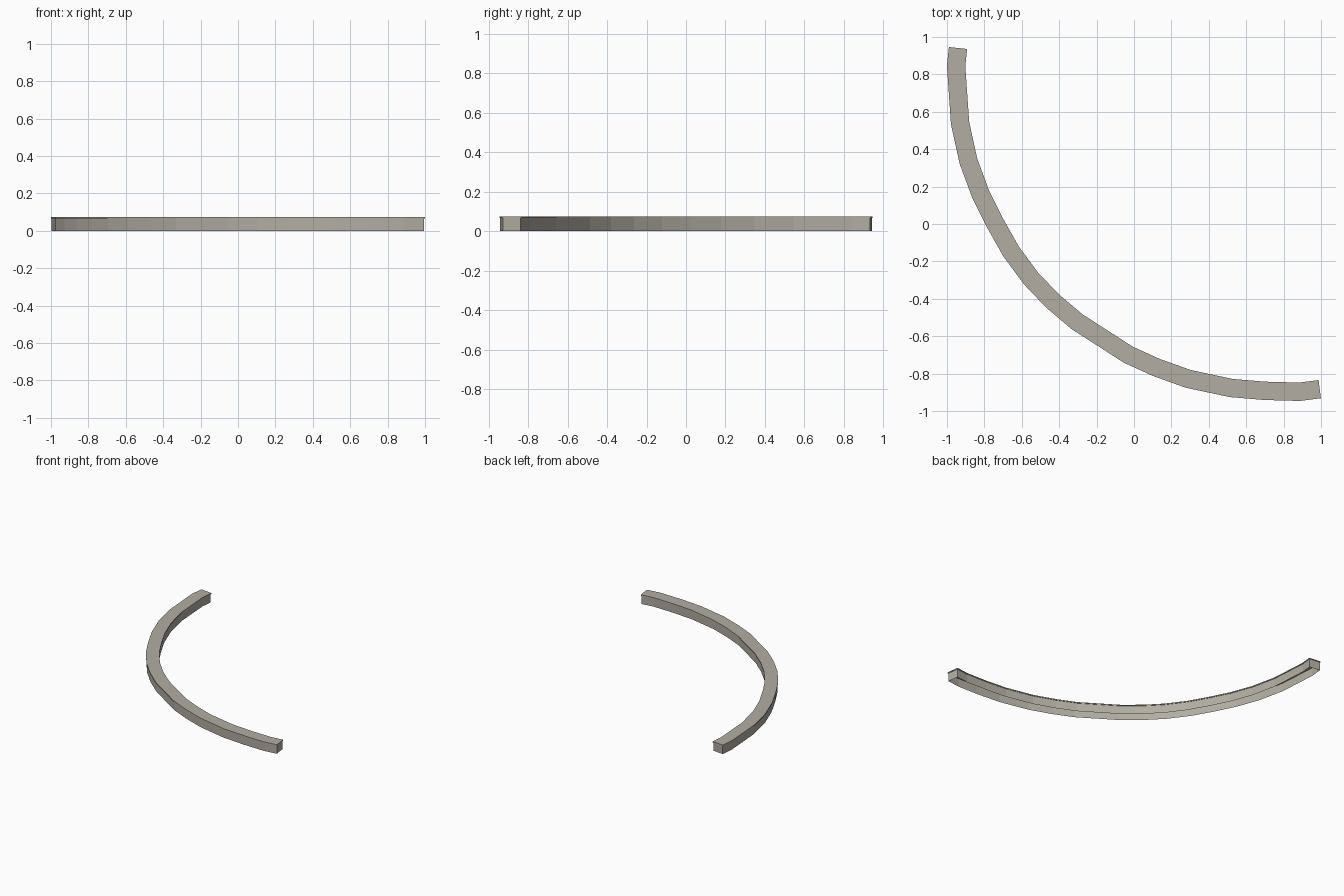
import bpy, bmesh
from mathutils import Vector

if "Cube" in bpy.data.objects:
    bpy.data.objects.remove(bpy.data.objects["Cube"])

HEIGHT, CAP = 0.075, 0.008      # overall height, thickness of the top slab
CAP_W, BODY_W = 0.049, 0.045    # half widths, the slab has a slim lip

# Centre line of the curved kerb, seen from above
PATH = [Vector(p) for p in (
    (-0.941, 0.941), (-0.951, 0.845), (-0.93, 0.54), (-0.885, 0.335),
    (-0.82, 0.16), (-0.74, 0.0), (-0.657, -0.147), (-0.55, -0.292),
    (-0.435, -0.412), (-0.305, -0.522), (-0.03, -0.699), (0.12, -0.767),
    (0.29, -0.828), (0.52, -0.877), (0.70, -0.892), (0.885, -0.897),
    (0.993, -0.883))]

mat = bpy.data.materials.new("warm_grey_stone")
mat.diffuse_color = (0.45, 0.42, 0.36, 1)
mat.use_nodes = True
mat.node_tree.nodes["Principled BSDF"].inputs["Base Color"].default_value = mat.diffuse_color


def mitre(pts, i, half_w):
    """Sideways offset at a path point, mitred between its two segments."""
    normals = []
    for a, b in ((i - 1, i), (i, i + 1)):
        if a >= 0 and b < len(pts):
            d = (pts[b] - pts[a]).normalized()
            normals.append(Vector((-d.y, d.x)))
    n = sum(normals, Vector((0, 0))).normalized()
    return n * half_w / n.dot(normals[0])


def sweep(name, half_w, z0, z1, trim=0.0, sides=(0, 1, 2, 3)):
    """Rectangular section along the path. Sides: 0 bottom, 2 top, 1 and 3 walls."""
    pts = [p.copy() for p in PATH]
    pts[0] += (pts[1] - pts[0]).normalized() * trim
    pts[-1] += (pts[-2] - pts[-1]).normalized() * trim
    bm = bmesh.new()
    rings = []
    for i, p in enumerate(pts):
        o = mitre(pts, i, half_w)
        rings.append([bm.verts.new((q.x, q.y, z)) for q, z in
                      ((p - o, z0), (p + o, z0), (p + o, z1), (p - o, z1))])
    for a, b in zip(rings, rings[1:]):
        for k in sides:
            m = (k + 1) % 4
            bm.faces.new((a[m], a[k], b[k], b[m]))
    bm.faces.new(rings[0])
    bm.faces.new(rings[-1][::-1])
    bmesh.ops.recalc_face_normals(bm, faces=bm.faces)
    # Turn the whole shell outwards, judged by the end face
    bm.faces.ensure_lookup_table()
    if bm.faces[-1].normal.x < 0:
        bmesh.ops.reverse_faces(bm, faces=bm.faces)
    mesh = bpy.data.meshes.new(name)
    bm.to_mesh(mesh)
    bm.free()
    mesh.materials.append(mat)
    obj = bpy.data.objects.new(name, mesh)
    bpy.context.collection.objects.link(obj)


# Hollow body, open underneath, and the thin slab on top
sweep("kerb_body", BODY_W, 0, HEIGHT - CAP, trim=0.004, sides=(1, 3))
sweep("kerb_top_slab", CAP_W, HEIGHT - CAP, HEIGHT)
